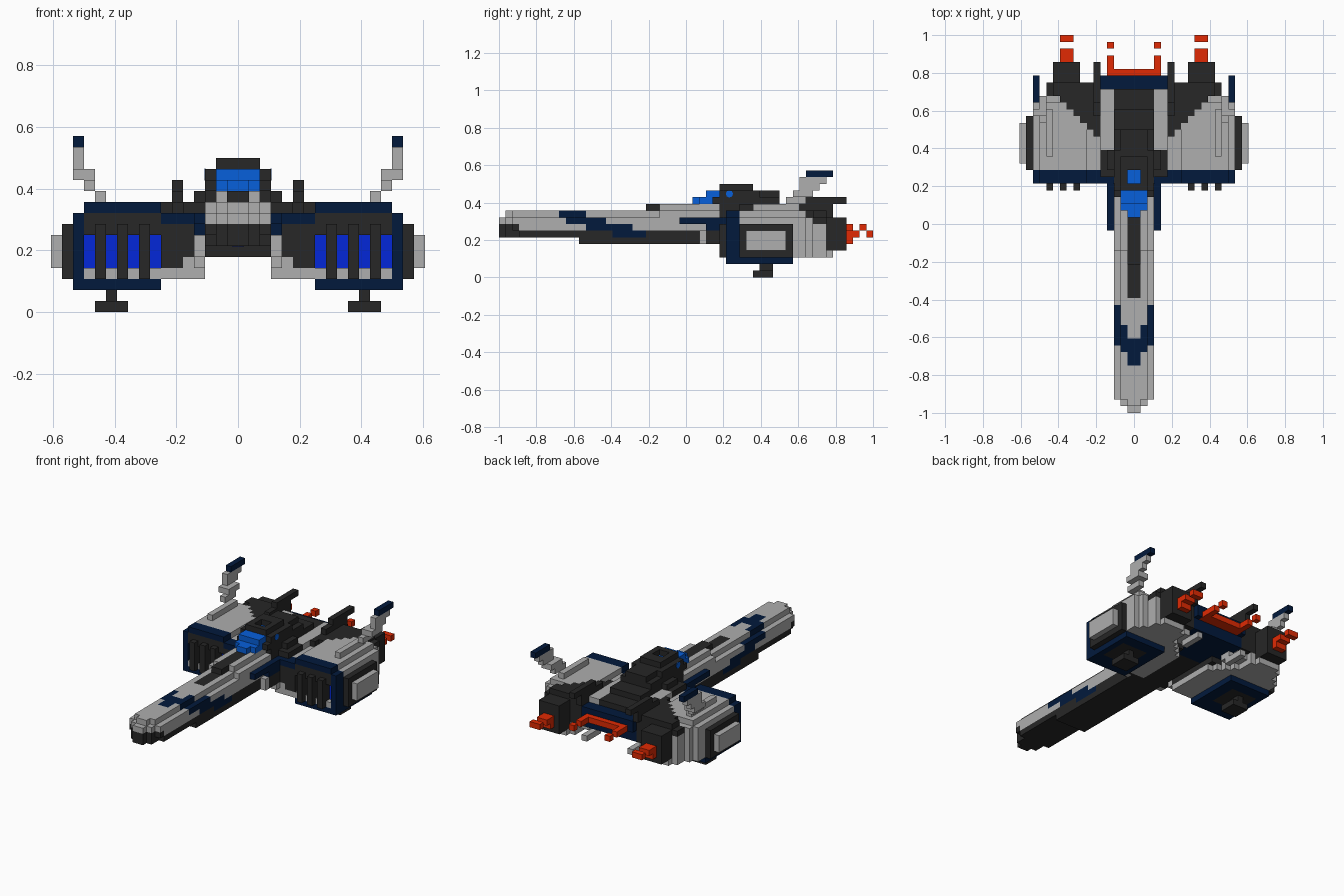
import bpy, bmesh, math

if "Cube" in bpy.data.objects:
    bpy.data.objects.remove(bpy.data.objects["Cube"], do_unlink=True)

UNIT = 1 / 28  # edge of one block
COLOURS = {
    "grey": (0.425, 0.425, 0.425), "charcoal": (0.020, 0.020, 0.020),
    "navy": (0.0006, 0.010, 0.046), "canopy blue": (0.002, 0.115, 0.71),
    "intake blue": (0.001, 0.020, 0.69), "flame red": (0.75, 0.023, 0.001),
}
MATS = {}
for name, rgb in COLOURS.items():
    m = bpy.data.materials.new(name)
    m.use_nodes = True
    m.diffuse_color = (*rgb, 1)
    m.node_tree.nodes["Principled BSDF"].inputs["Base Color"].default_value = (*rgb, 1)
    MATS[name] = m

G, D, N, B, I, R = COLOURS
cells = {}  # block position -> (part, colour)


def fill(part, colour, x, y, z):
    """Fill a box of blocks on the left, and its mirror image on the right."""
    for i in range(*x):
        for j in range(*y):
            for k in range(*z):
                for a in (i, -1 - i):
                    cells[a, j, k] = (part, colour)


def recolour(colour, x, y, z):
    """Repaint only the blocks that already exist."""
    for c, (part, _) in list(cells.items()):
        i = c[0] if c[0] >= 0 else -1 - c[0]
        if x[0] <= i < x[1] and y[0] <= c[1] < y[1] and z[0] <= c[2] < z[1]:
            cells[c] = (part, colour)


# Long nose: stepped tip, grey upper shell, dark keel
fill("nose", G, (0, 3), (-26, 8), (7, 9))
fill("nose", G, (0, 2), (-27, 8), (7, 9))
fill("nose", G, (0, 2), (-26, 8), (9, 10))
fill("nose", G, (0, 1), (-27, -26), (9, 10))
fill("nose", D, (0, 3), (-25, 8), (6, 7))
fill("nose", D, (0, 2), (-27, -25), (6, 7))
fill("nose", D, (0, 2), (-27, -26), (7, 8))
fill("nose", G, (0, 1), (-28, -27), (8, 9))
fill("nose", D, (0, 1), (-28, -27), (6, 8))
recolour(D, (2, 3), (-26, -25), (7, 8))
fill("nose", D, (0, 3), (-16, 8), (5, 6))
fill("nose", G, (0, 3), (-4, 8), (9, 10))
fill("nose", G, (0, 2), (-4, 5), (10, 11))
fill("nose", D, (0, 1), (-6, 5), (10, 11))
recolour(D, (0, 1), (-11, -6), (9, 10))

# Slanted navy camouflage bands on the nose
for x, y, z in [((0, 1), (-21, -17), (9, 10)), ((1, 2), (-19, -15), (9, 10)),
                ((2, 3), (-18, -12), (8, 9)), ((2, 3), (-15, -8), (7, 8)),
                ((2, 3), (-11, -6), (6, 7))]:
    recolour(N, x, y, z)

# Centre hull and its rear block
fill("hull", D, (0, 5), (6, 20), (5, 9))
fill("hull", G, (3, 5), (11, 20), (5, 10))
fill("hull", D, (0, 5), (7, 11), (9, 10))
fill("hull", D, (3, 4), (8, 11), (10, 11))
fill("hull", N, (0, 5), (13, 21), (5, 8))
fill("hull", N, (0, 5), (20, 22), (7, 9))

# Stepped dark spine behind the canopy
fill("spine", D, (0, 3), (5, 20), (9, 10))
fill("spine", D, (0, 3), (5, 17), (10, 11))
fill("spine", D, (0, 3), (4, 14), (11, 12))
fill("spine", D, (0, 3), (5, 11), (12, 13))
fill("spine", D, (0, 2), (5, 14), (12, 13))
fill("spine", D, (1, 2), (5, 10), (13, 14))
fill("spine", D, (0, 1), (5, 6), (13, 14))
fill("spine", D, (0, 1), (8, 10), (13, 14))

# Rounded canopy and the sunken roof window
fill("canopy", B, (0, 1), (1, 2), (11, 12))
fill("canopy", B, (0, 2), (2, 5), (11, 12))
fill("canopy", B, (0, 2), (3, 5), (12, 13))
recolour(B, (0, 1), (6, 8), (12, 13))

# Wing roots joining hull and pods
fill("wing_root", D, (3, 7), (6, 16), (4, 8))
fill("wing_root", G, (5, 7), (8, 20), (4, 9))
fill("wing_root", D, (3, 7), (6, 9), (4, 8))
fill("wing_root", N, (3, 7), (6, 8), (8, 9))
fill("wing_root", N, (3, 4), (-1, 6), (8, 9))
fill("wing_root", N, (3, 4), (3, 6), (7, 8))
fill("wing_root", D, (3, 4), (3, 6), (5, 7))
fill("wing_root", G, (3, 4), (2, 3), (5, 7))
fill("wing_root", G, (3, 4), (5, 6), (4, 5))
fill("wing_root", G, (4, 5), (6, 7), (4, 5))
fill("wing_root", G, (3, 8), (6, 14), (3, 4))
for s in range(8):  # tapering underside
    fill("wing_root", G, (min(3 + s, 8), 13 if s < 7 else 12), (14 + s, 15 + s), (3, 4))
fill("wing_root", G, (4, 5), (18, 22), (3, 4))
fill("wing_root", G, (4, 5), (17, 19), (4, 5))

# Engine pods
fill("pod", G, (7, 14), (8, 18), (3, 10))
fill("pod", G, (14, 15), (8, 18), (3, 9))
fill("pod", G, (7, 14), (18, 19), (3, 9))
fill("pod", G, (7, 13), (19, 21), (3, 9))
fill("pod", N, (7, 15), (8, 16), (2, 3))
fill("pod", D, (9, 14), (9, 14), (2, 3))
fill("pod_side_panel", D, (15, 16), (8, 16), (3, 8))
fill("pod_side_panel", G, (16, 17), (9, 15), (4, 7))

# Pod front rim with recessed glowing intake and teeth
fill("intake", N, (7, 14), (6, 8), (9, 10))
fill("intake", N, (14, 15), (6, 8), (3, 9))
fill("intake", N, (7, 15), (6, 8), (2, 3))
fill("intake", D, (7, 14), (7, 8), (3, 9))
fill("intake", D, (7, 14), (6, 7), (7, 9))
for x in (7, 9, 11, 13):
    fill("intake", I, (x, x + 1), (7, 8), (4, 7))
    fill("intake", G, (x, x + 1), (6, 8), (3, 4))
for x in (8, 10, 12):
    fill("intake", D, (x, x + 1), (5, 7), (3, 8))

# Dark diagonal rear deck on each pod
for i in range(5, 12):
    fill("rear_deck", D, (i, i + 1), (8 + i, 21), (5, 10))
fill("rear_deck", D, (12, 13), (19, 21), (8, 9))

# Rear nozzles
fill("nozzle", D, (8, 12), (20, 24), (4, 9))

# Flames behind nozzles and hull
fill("flame", R, (9, 11), (24, 25), (5, 7))
fill("flame", R, (9, 11), (25, 26), (6, 7))
fill("flame", R, (9, 11), (27, 28), (6, 7))
fill("flame", R, (0, 4), (21, 23), (7, 8))
fill("flame", R, (3, 4), (23, 25), (7, 8))
fill("flame", R, (3, 4), (26, 27), (7, 8))

# Inner dark fins
fill("inner_fin", D, (5, 6), (13, 22), (9, 10))
fill("inner_fin", D, (5, 6), (16, 22), (10, 11))
fill("inner_fin", D, (5, 6), (18, 24), (11, 12))

# Outer swept tail fins with navy tips
for x, y, z in [(12, (10, 17), 10), (13, (15, 18), 11), (13, (16, 19), 12),
                (14, (16, 19), 12), (14, (17, 20), 13), (14, (17, 21), 14)]:
    fill("tail_fin", G, (x, x + 1), y, (z, z + 1))
fill("tail_fin", N, (14, 15), (18, 22), (15, 16))

# Landing feet
fill("landing_foot", D, (11, 12), (11, 13), (1, 2))
fill("landing_foot", D, (10, 13), (10, 13), (0, 1))

# Each direction: neighbour offset and the corners of the shared face
SIDES = {
    (1, 0, 0): ((1, 0, 0), (1, 1, 0), (1, 1, 1), (1, 0, 1)),
    (-1, 0, 0): ((0, 0, 0), (0, 0, 1), (0, 1, 1), (0, 1, 0)),
    (0, 1, 0): ((0, 1, 0), (0, 1, 1), (1, 1, 1), (1, 1, 0)),
    (0, -1, 0): ((0, 0, 0), (1, 0, 0), (1, 0, 1), (0, 0, 1)),
    (0, 0, 1): ((0, 0, 1), (1, 0, 1), (1, 1, 1), (0, 1, 1)),
    (0, 0, -1): ((0, 0, 0), (0, 1, 0), (1, 1, 0), (1, 0, 0)),
}


def build(part):
    """Turn the outer faces of one part's blocks into a mesh object."""
    used = sorted({c for p, c in cells.values() if p == part})
    bm = bmesh.new()
    verts = {}
    for c, (p, colour) in cells.items():
        if p != part:
            continue
        for d, corners in SIDES.items():
            if tuple(a + b for a, b in zip(c, d)) in cells:
                continue
            quad = []
            for k in corners:
                pos = tuple(a + b for a, b in zip(c, k))
                if pos not in verts:
                    verts[pos] = bm.verts.new([v * UNIT for v in pos])
                quad.append(verts[pos])
            bm.faces.new(quad).material_index = used.index(colour)
    bmesh.ops.dissolve_limit(bm, angle_limit=0.01, verts=bm.verts[:],
                             edges=bm.edges[:], delimit={'MATERIAL'})
    mesh = bpy.data.meshes.new(part)
    for c in used:
        mesh.materials.append(MATS[c])
    bm.to_mesh(mesh)
    bm.free()
    bpy.context.collection.objects.link(bpy.data.objects.new(part, mesh))


for part in sorted({p for p, _ in cells.values()}):
    build(part)

# Small round blue lights on the spine sides and under the nose
for label, pos, tilt, colour in [("left_spine_light", (3, 6.5, 12.5), math.pi / 2, B),
                                 ("right_spine_light", (-3, 6.5, 12.5), math.pi / 2, B),
                                 ("keel_light", (0, -16.7, 6), 0, I)]:
    bpy.ops.mesh.primitive_cylinder_add(
        vertices=8, radius=0.55 * UNIT, depth=0.004, rotation=(0, tilt, 0),
        location=[v * UNIT for v in pos])
    light = bpy.context.object
    light.name = label
    light.data.materials.append(MATS[colour])
